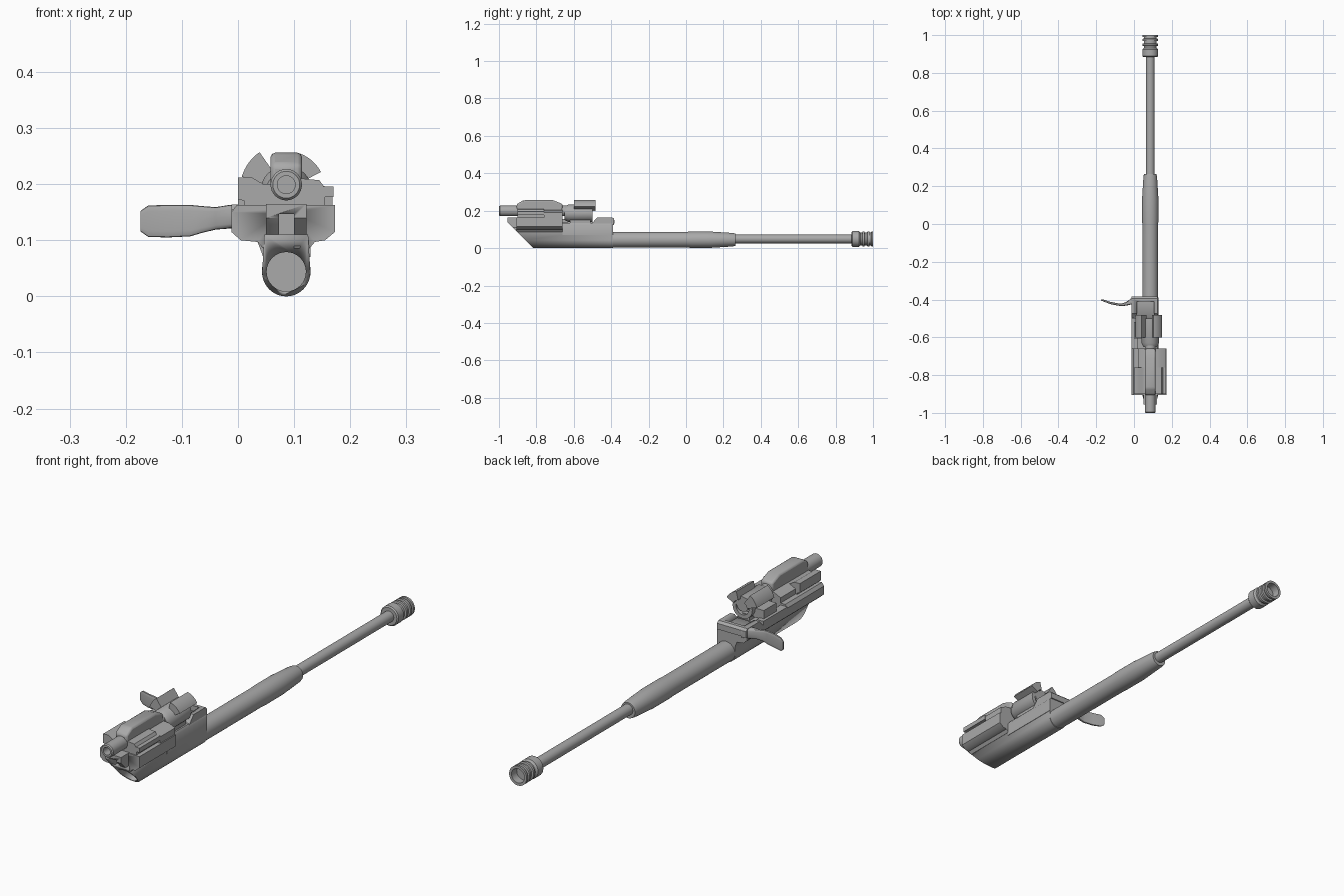
import bpy, bmesh, math
from mathutils import Vector

cube = bpy.data.objects.get("Cube")
if cube:
    bpy.data.objects.remove(cube)

CX = 0.086
steel = bpy.data.materials.new("grey steel")
steel.use_nodes = True
GREY = (0.4, 0.4, 0.4, 1)
steel.diffuse_color = GREY
steel.node_tree.nodes["Principled BSDF"].inputs["Base Color"].default_value = GREY


def finish(name, bm, smooth=True):
    bmesh.ops.remove_doubles(bm, verts=bm.verts, dist=1e-5)
    bmesh.ops.recalc_face_normals(bm, faces=bm.faces)
    me = bpy.data.meshes.new(name)
    bm.to_mesh(me)
    bm.free()
    me.materials.append(steel)
    ob = bpy.data.objects.new(name, me)
    bpy.context.collection.objects.link(ob)
    if smooth:
        bpy.ops.object.select_all(action='DESELECT')
        bpy.context.view_layer.objects.active = ob
        ob.select_set(True)
        bpy.ops.object.shade_smooth_by_angle(angle=math.radians(35))
    return ob


def prism(name, pts, a, b, axis='Y'):
    """Extrude an outline: (x, z) along Y or (y, z) along X."""
    bm = bmesh.new()
    place = (lambda p: (p[0], a, p[1])) if axis == 'Y' else (lambda p: (a, p[0], p[1]))
    face = bm.faces.new([bm.verts.new(place(p)) for p in pts])
    new = bmesh.ops.extrude_face_region(bm, geom=[face])["geom"]
    shift = Vector((0, b - a, 0) if axis == 'Y' else (b - a, 0, 0))
    bmesh.ops.translate(bm, vec=shift, verts=[v for v in new if isinstance(v, bmesh.types.BMVert)])
    return finish(name, bm)


def box(name, x0, x1, y0, y1, z0, z1):
    return prism(name, [(x0, z0), (x1, z0), (x1, z1), (x0, z1)], y0, y1)


def lathe(name, profile, z, n=32):
    """Turn a (radius, y) profile about the long axis."""
    bm = bmesh.new()
    verts = [bm.verts.new((CX + r, y, z)) for r, y in profile]
    edges = [bm.edges.new(e) for e in zip(verts, verts[1:])]
    bmesh.ops.spin(bm, geom=verts + edges, cent=(CX, 0, z), axis=(0, 1, 0),
                   angle=math.tau, steps=n, use_duplicate=False)
    return finish(name, bm)


def bevel(ob, width, segments=2):
    m = ob.modifiers.new("bevel", 'BEVEL')
    m.width, m.segments = width, segments
    m.limit_method = 'ANGLE'


def cut(ob, cutter):
    m = ob.modifiers.new("cut", 'BOOLEAN')
    m.operation, m.object = 'DIFFERENCE', cutter
    cutter.hide_render = True
    cutter.hide_viewport = True
    cutter.display_type = 'WIRE'


def arc(cx, cz, r, a0, a1, n):
    return [(cx + r * math.cos(math.radians(a0 + (a1 - a0) * i / n)),
             cz + r * math.sin(math.radians(a0 + (a1 - a0) * i / n))) for i in range(n + 1)]


# Cutters: sloping nose, round bore and centre slot
nose_cut = prism("nose_cutter", [(-1.1, -0.02), (-0.795, -0.02), (-0.975, 0.16), (-1.1, 0.16)], -0.1, 0.3, 'X')
bore_cut = lathe("bore_cutter", [(0, -1.0), (0.035, -1.0), (0.035, -0.76), (0, -0.76)], 0.044)
slot_cut = box("slot_cutter", 0.073, 0.1, -1, -0.75, 0.085, 0.147)

# Lower carrier: round-bottomed channel
lower = prism("lower_carrier", arc(CX, 0.043, 0.043, 180, 360, 20) + [(0.125, 0.11), (0.047, 0.11)], -0.93, -0.39)
cut(lower, nose_cut)
cut(lower, bore_cut)

# Wide front block
front = prism("front_block", [(0.045, 0.085), (0.127, 0.085), (0.137, 0.097), (0.155, 0.1), (0.173, 0.115),
                              (0.173, 0.163), (-0.002, 0.163), (-0.012, 0.15), (-0.012, 0.115),
                              (0.005, 0.1), (0.035, 0.097)], -0.905, -0.66)
cut(front, nose_cut)
cut(front, slot_cut)

# Sloping nose wedge
nose = prism("nose_wedge", [(-0.955, 0.165), (-0.955, 0.14), (-0.9, 0.085), (-0.8, 0.085), (-0.8, 0.165)], 0.05, 0.122, 'X')
cut(nose, slot_cut)

# Rear block with raised handle mount
rear = prism("rear_block", [(0.045, 0.07), (0.129, 0.07), (0.129, 0.125), (0.122, 0.135), (0.03, 0.135),
                            (0.03, 0.14), (-0.012, 0.14), (-0.012, 0.115), (0.005, 0.1), (0.035, 0.097)], -0.66, -0.39)
mount = prism("handle_mount", [(-0.505, 0.13), (-0.385, 0.13), (-0.385, 0.155), (-0.395, 0.164),
                               (-0.475, 0.164)], -0.012, 0.125, 'X')
pocket = box("pocket_cutter", 0.015, 0.105, -0.6, -0.41, 0.142, 0.2)
cut(mount, pocket)
box("side_rail", -0.012, 0.02, -0.66, -0.5, 0.135, 0.155)

# Long tube, rod and grooved end cup
lathe("tube", [(0, -0.4), (0.042, -0.4), (0.042, 0.0), (0.0435, 0.03), (0.0435, 0.13), (0.036, 0.25),
               (0.033, 0.265), (0, 0.265)], 0.045)
lathe("rod", [(0, 0.25), (0.023, 0.25), (0.023, 0.9), (0, 0.9)], 0.049)
ring = [(0, 0.885), (0.037, 0.885), (0.042, 0.89), (0.042, 0.925), (0.034, 0.932)]
for y in (0.942, 0.968):
    ring += [(0.034, y), (0.041, y + 0.002), (0.041, y + 0.012), (0.034, y + 0.014)]
ring += [(0.034, 0.99), (0.041, 0.991), (0.041, 1.0), (0.03, 1.0), (0.03, 0.965), (0, 0.965)]
lathe("end_cup", ring, 0.049)

# Curved charging handle: a swept paddle
bm = bmesh.new()
stations = [(0.01, -0.405, 0.022, 0.142, 0.021), (-0.015, -0.41, 0.016, 0.142, 0.021),
            (-0.04, -0.422, 0.01, 0.139, 0.02), (-0.065, -0.428, 0.007, 0.137, 0.024),
            (-0.085, -0.426, 0.006, 0.135, 0.028), (-0.125, -0.418, 0.006, 0.134, 0.029),
            (-0.16, -0.406, 0.005, 0.134, 0.028), (-0.174, -0.402, 0.003, 0.134, 0.018)]
rings = []
for x, y, ty, z, hz in stations:
    ring = []
    for i in range(16):
        c, s = math.cos(math.tau * i / 16), math.sin(math.tau * i / 16)
        squash = lambda v: math.copysign(abs(v) ** 0.5, v)
        ring.append(bm.verts.new((x, y + ty * squash(c), z + hz * squash(s))))
    rings.append(ring)
for a, b in zip(rings, rings[1:]):
    for i in range(16):
        j = (i + 1) % 16
        bm.faces.new((a[i], a[j], b[j], b[i]))
bm.faces.new(rings[0])
bm.faces.new(rings[-1])
finish("charging_handle", bm)

# Bolt: hollow pin, winged body and top ridge
lathe("bolt_pin", [(0, -0.96), (0.016, -0.96), (0.016, -1.0), (0.024, -1.0), (0.028, -0.995),
                   (0.028, -0.5), (0, -0.5)], 0.199)
prism("bolt_body", [(0.012, 0.16), (0.155, 0.16), (0.155, 0.177), (0.17, 0.177), (0.17, 0.196), (0.153, 0.196),
                    (0.145, 0.207), (0.115, 0.21), (0.06, 0.2), (0.045, 0.2), (0.025, 0.212), (0.0, 0.212),
                    (0.0, 0.173), (0.012, 0.17)], -0.9, -0.76)
prism("bolt_body_rear", [(0.02, 0.16), (0.168, 0.16), (0.168, 0.19), (0.14, 0.203), (0.115, 0.205),
                         (0.05, 0.2), (0.02, 0.185)], -0.76, -0.66)
bevel(prism("bolt_ridge", [(-0.905, 0.185), (-0.905, 0.235), (-0.87, 0.256), (-0.71, 0.256), (-0.66, 0.236),
                           (-0.66, 0.185)], 0.058, 0.114, 'X'), 0.008)

# Bolt head with two fanned lugs
lathe("bolt_head", [(0, -0.65), (0.036, -0.65), (0.046, -0.63), (0.046, -0.5), (0.03, -0.5), (0.03, -0.53),
                    (0, -0.53)], 0.187)
for side, r, a0, a1 in (("right", 0.083, 125, 163), ("left", 0.07, 28, 76)):
    prism("head_lug_" + side, arc(CX, 0.189, r, a0, a1, 8) + arc(CX, 0.189, 0.035, a1, a0, 8), -0.6, -0.483)
box("head_foot", 0.06, 0.115, -0.62, -0.51, 0.125, 0.16)
box("head_side_step", 0.0, 0.05, -0.605, -0.52, 0.15, 0.19)
